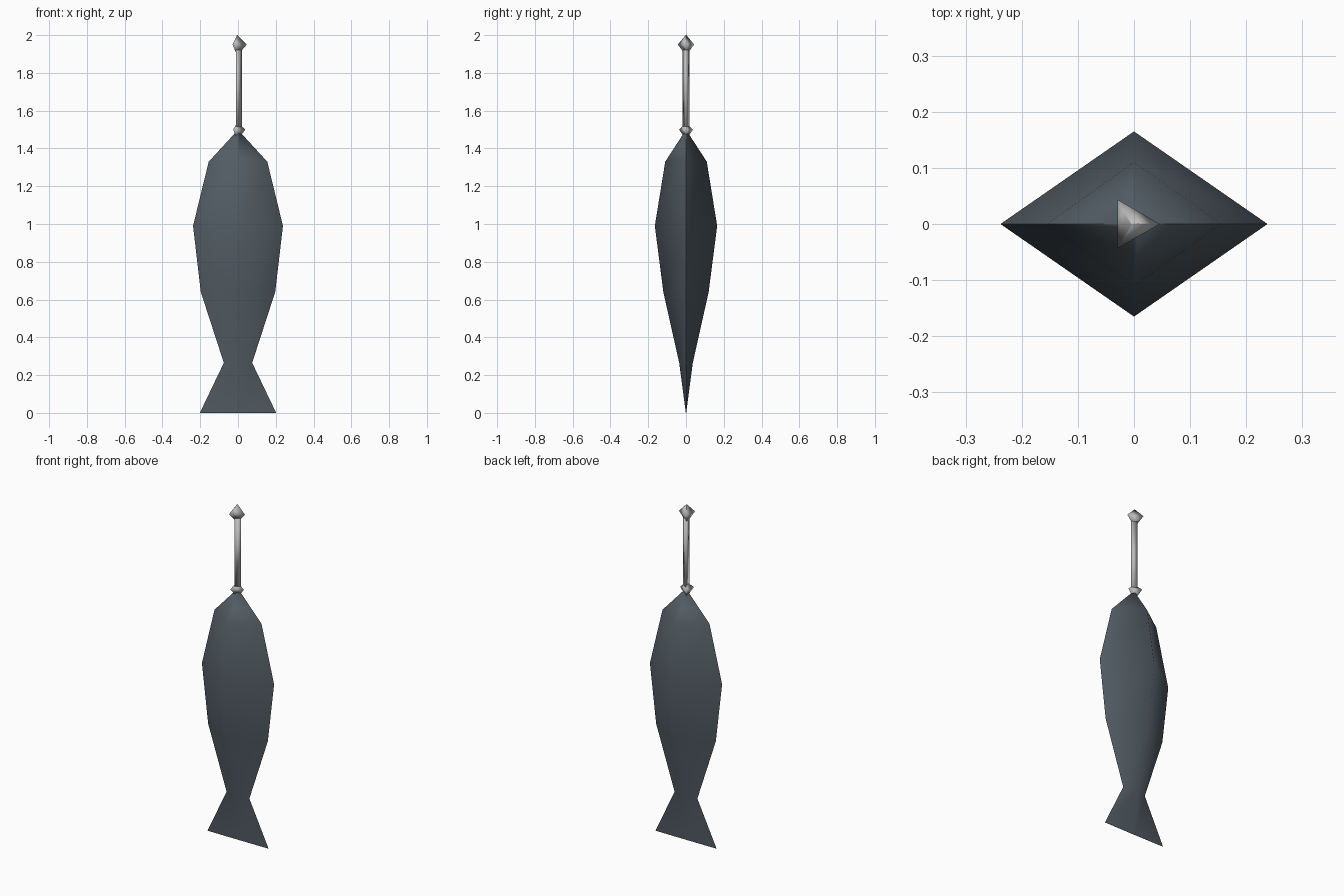
import bpy
import math

cube = bpy.data.objects.get("Cube")
if cube:
    bpy.data.objects.remove(cube, do_unlink=True)


def material(name, rgb):
    mat = bpy.data.materials.new(name)
    mat.use_nodes = True
    mat.diffuse_color = (*rgb, 1)
    mat.node_tree.nodes["Principled BSDF"].inputs["Base Color"].default_value = (*rgb, 1)
    return mat


def loft(name, rings, sides, mat, smooth_angle):
    """Stack of regular rings (z, x radius, y radius), from bottom to top."""
    verts, faces = [], []
    for z, rx, ry in rings:
        for i in range(sides):
            a = math.tau * i / sides
            verts.append((rx * math.cos(a), ry * math.sin(a), z))
    for r in range(len(rings) - 1):
        for i in range(sides):
            j = (i + 1) % sides
            lo, hi = r * sides, (r + 1) * sides
            faces.append((lo + i, lo + j, hi + j, hi + i))
    faces.append(tuple(reversed(range(sides))))
    faces.append(tuple(range(len(verts) - sides, len(verts))))
    mesh = bpy.data.meshes.new(name)
    mesh.from_pydata(verts, [], faces)
    mesh.materials.append(mat)
    obj = bpy.data.objects.new(name, mesh)
    bpy.context.collection.objects.link(obj)
    bpy.ops.object.select_all(action="DESELECT")
    obj.select_set(True)
    bpy.context.view_layer.objects.active = obj
    bpy.ops.object.shade_smooth_by_angle(angle=math.radians(smooth_angle))
    return obj


slate = material("dark slate", (0.085, 0.108, 0.128))
metal = material("pale grey metal", (0.5, 0.5, 0.5))

# Diamond-section body narrowing to a flat flared tail
loft("fish_body", [
    (0.0, 0.202, 0.001),
    (0.265, 0.075, 0.036),
    (0.64, 0.197, 0.12),
    (0.99, 0.238, 0.165),
    (1.33, 0.155, 0.11),
    (1.49, 0.008, 0.006),
], 4, slate, 85)

# Three-sided rod
loft("rod", [(1.5, 0.021, 0.021), (1.93, 0.021, 0.021)], 3, metal, 180)

# Beads at both ends of the rod
for name, mid, top, bottom, r in (
    ("lower_bead", 1.5, 1.535, 1.46, 0.043),
    ("upper_bead", 1.95, 2.0, 1.905, 0.05),
):
    bead = loft(name, [(bottom, 0.012, 0.012), (mid, r, r), (top, 0.002, 0.002)],
                3, metal, 180)
    bead.location.x = -0.004
